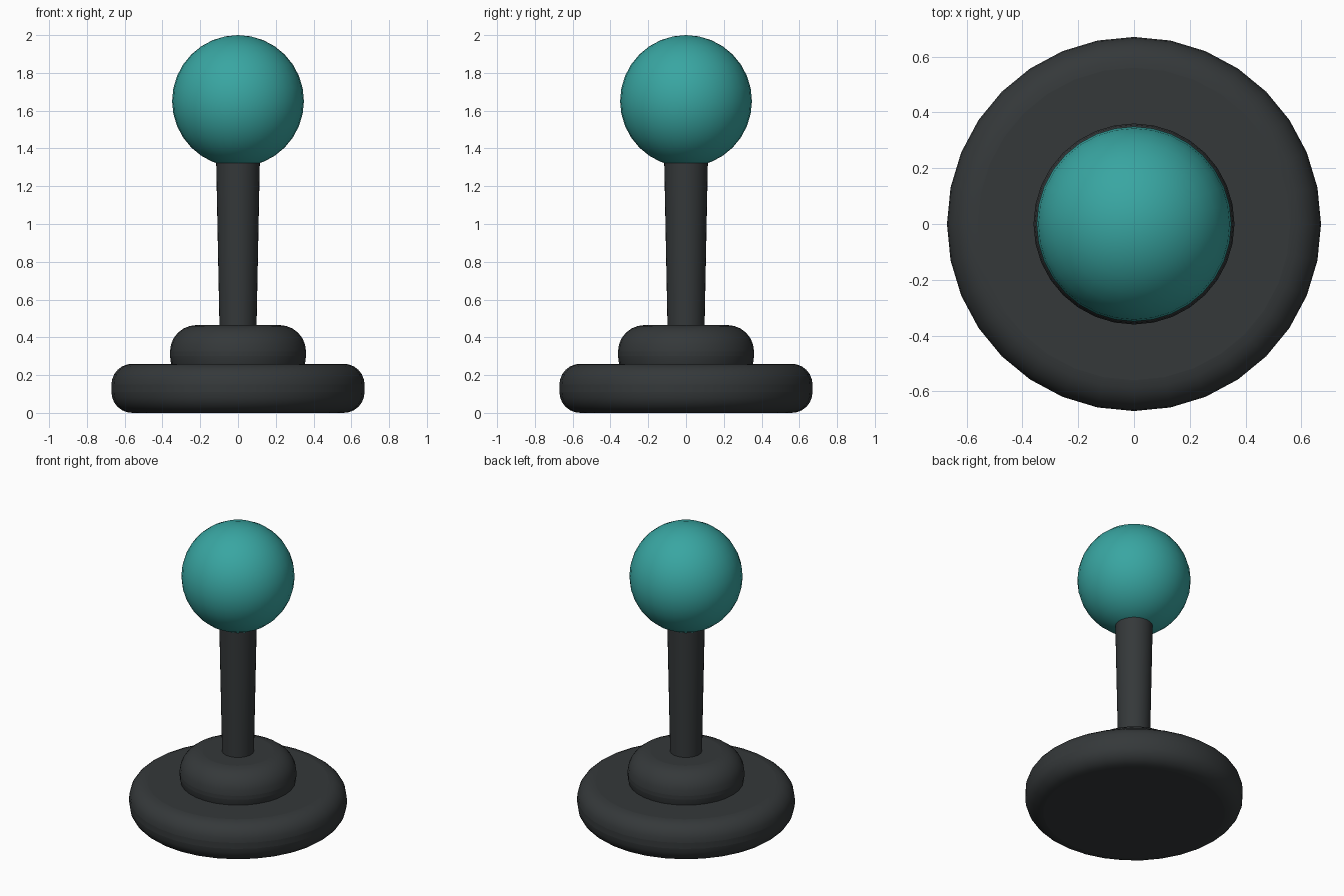
import bpy
import math

if "Cube" in bpy.data.objects:
    bpy.data.objects.remove(bpy.data.objects["Cube"])


def material(name, color):
    mat = bpy.data.materials.new(name)
    mat.diffuse_color = (*color, 1)
    mat.use_nodes = True
    mat.node_tree.nodes["Principled BSDF"].inputs["Base Color"].default_value = mat.diffuse_color
    return mat


dark = material("charcoal", (0.035, 0.04, 0.042))
teal = material("teal", (0.04, 0.38, 0.36))


def finish(obj, name, mat):
    obj.name = name
    obj.data.materials.append(mat)
    bpy.ops.object.shade_smooth_by_angle(angle=math.radians(40))
    return obj


def post(name, r_low, r_high, z0, z1, bevel=0):
    """Upright round part, with optional rounded rims."""
    bpy.ops.mesh.primitive_cone_add(vertices=32, radius1=r_low, radius2=r_high,
                                    depth=z1 - z0, location=(0, 0, (z0 + z1) / 2))
    obj = finish(bpy.context.object, name, dark)
    if bevel:
        mod = obj.modifiers.new("rounded_rim", 'BEVEL')
        mod.width = bevel
        mod.segments = 6
        mod.limit_method = 'ANGLE'
        mod.angle_limit = math.radians(40)
    return obj


# Rounded foot and collar
post("base", 0.67, 0.67, 0.0, 0.26, 0.11)
post("collar", 0.36, 0.36, 0.16, 0.465, 0.14)

# Shaft, slightly wider at the top
post("shaft", 0.097, 0.117, 0.40, 1.40)

# Ball grip
bpy.ops.mesh.primitive_uv_sphere_add(segments=32, ring_count=16, radius=0.349,
                                     location=(0, 0, 1.651))
finish(bpy.context.object, "ball_grip", teal)
